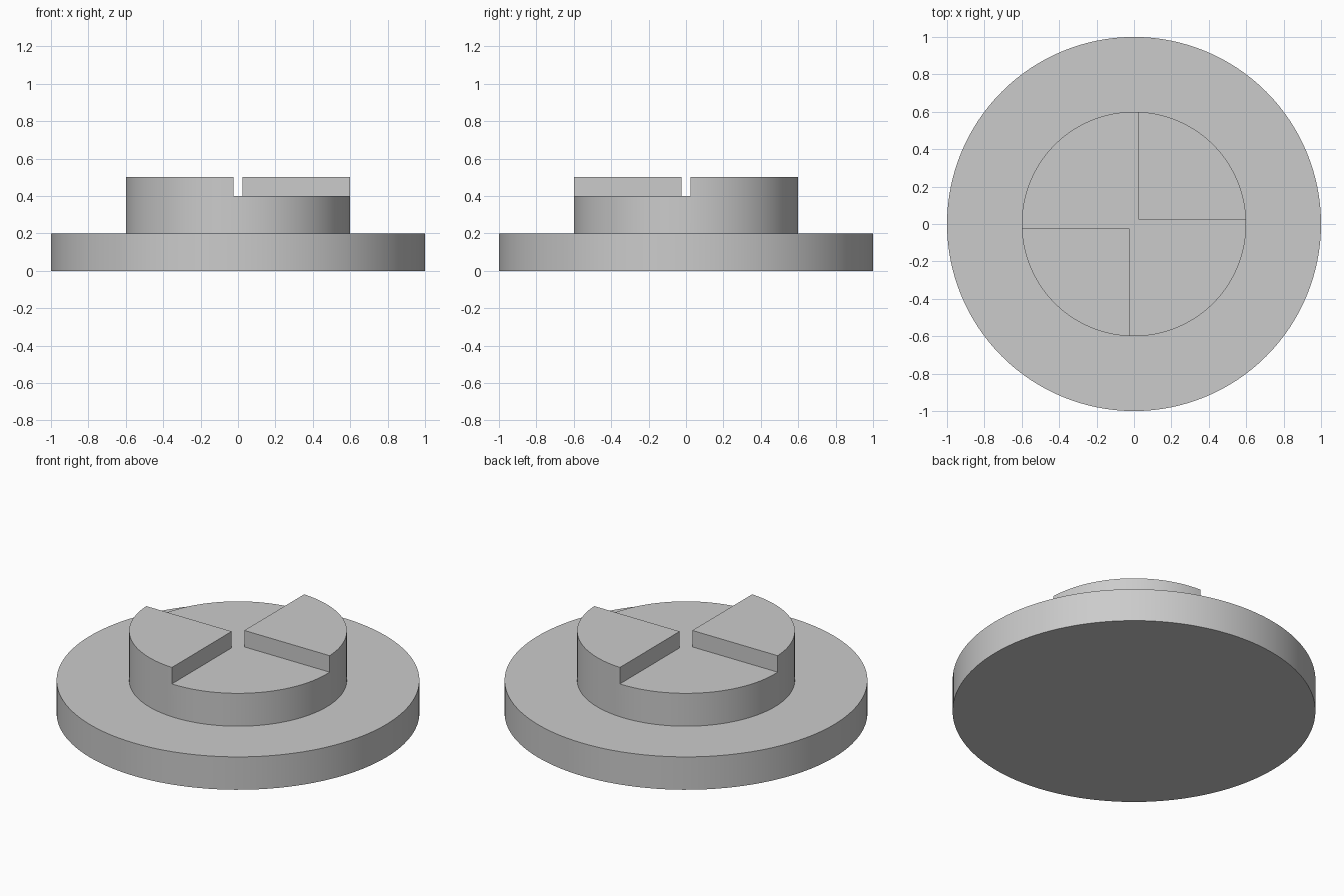
import bpy

cube = bpy.data.objects.get("Cube")
if cube:
    bpy.data.objects.remove(cube, do_unlink=True)

BASE_R, HUB_R = 1.0, 0.6
BASE_TOP, HUB_FLOOR, HUB_TOP = 0.2, 0.4, 0.5
GAP = 0.025      # half the width of the slot between the raised quarters

grey = bpy.data.materials.new("plain_grey")
grey.use_nodes = True
grey.diffuse_color = (0.6, 0.6, 0.6, 1)
grey.node_tree.nodes["Principled BSDF"].inputs["Base Color"].default_value = (0.6, 0.6, 0.6, 1)


def disc(name, radius, bottom, top):
    bpy.ops.mesh.primitive_cylinder_add(
        vertices=128, radius=radius, depth=top - bottom,
        location=(0, 0, (bottom + top) / 2))
    obj = bpy.context.object
    obj.name = name
    obj.data.materials.append(grey)
    return obj


def quarter_cutter(name, side):
    # Box that clears one low quarter plus the slot beside it
    size = 1.0
    offset = side * (size / 2 - GAP)
    bpy.ops.mesh.primitive_cube_add(
        size=size, location=(offset, -offset, HUB_FLOOR + size / 2))
    obj = bpy.context.object
    obj.name = name
    obj.data.materials.append(grey)
    obj.hide_render = True
    return obj


# Round base plate and the hub on top of it
base = disc("base_plate", BASE_R, 0, BASE_TOP)
hub = disc("stepped_hub", HUB_R, BASE_TOP, HUB_TOP)

# Cut two opposite quarters down, leaving two raised jaws
for side in (1, -1):
    cutter = quarter_cutter("quarter_cutter", side)
    cut = hub.modifiers.new("quarter_cut", 'BOOLEAN')
    cut.operation = 'DIFFERENCE'
    cut.solver = 'EXACT'
    cut.object = cutter
    bpy.context.view_layer.objects.active = hub
    bpy.ops.object.modifier_apply(modifier=cut.name)
    bpy.data.objects.remove(cutter, do_unlink=True)

# Smooth round walls with crisp rims
bpy.ops.object.select_all(action='DESELECT')
for obj in (base, hub):
    obj.select_set(True)
bpy.context.view_layer.objects.active = hub
bpy.ops.object.shade_smooth_by_angle(angle=0.5)
